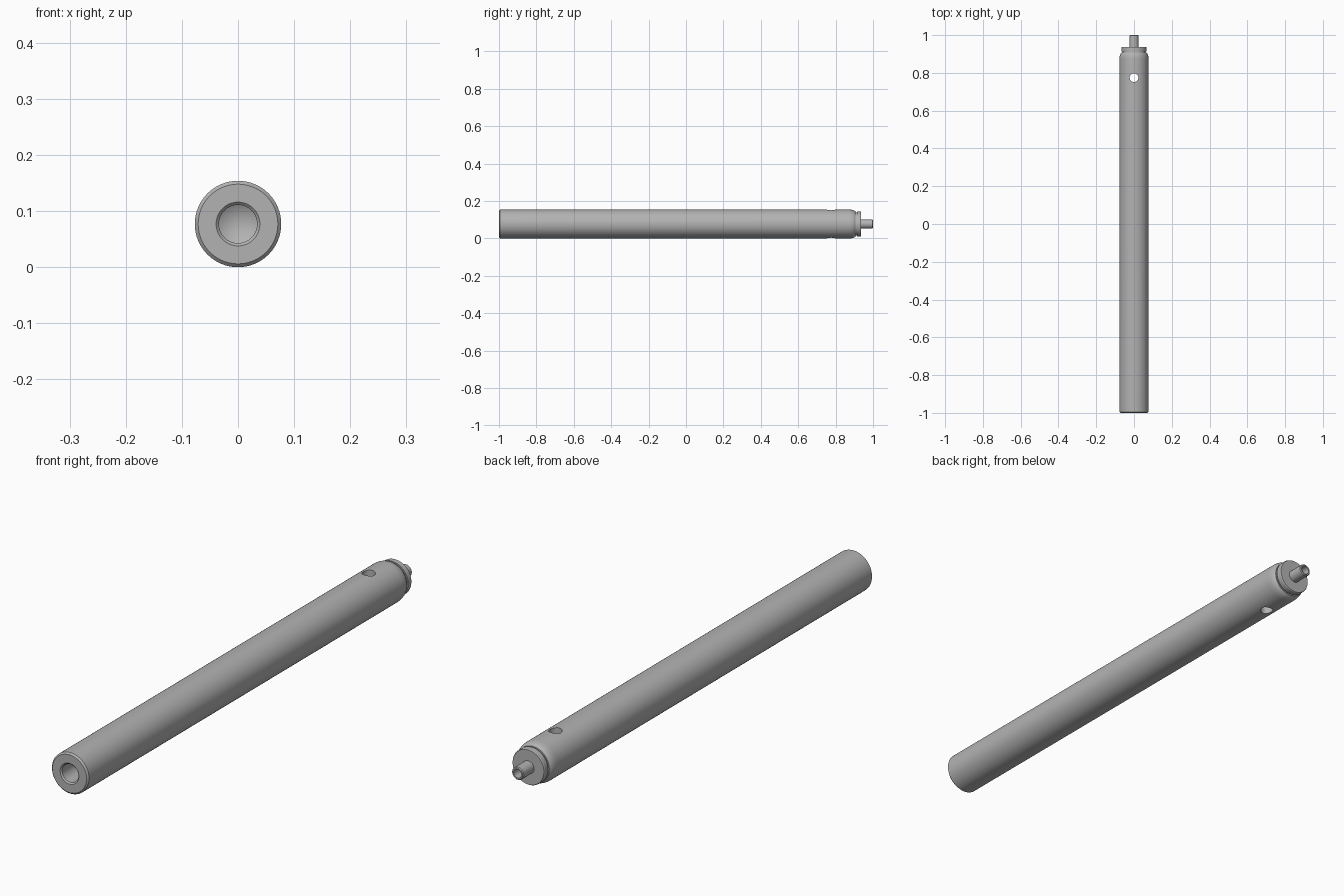
import bpy
import bmesh
import math
from mathutils import Matrix

if "Cube" in bpy.data.objects:
    bpy.data.objects.remove(bpy.data.objects["Cube"], do_unlink=True)

RADIUS = 0.077
SEGMENTS = 64

steel = bpy.data.materials.new("satin_steel_grey")
steel.use_nodes = True
steel.diffuse_color = (0.45, 0.45, 0.45, 1)
steel.node_tree.nodes["Principled BSDF"].inputs["Base Color"].default_value = steel.diffuse_color


def lathe(name, profile):
    """Revolve (radius, y) points around the rod axis; the ends lie on the axis."""
    bm = bmesh.new()
    verts = [bm.verts.new((r, y, RADIUS)) for r, y in profile]
    edges = [bm.edges.new(pair) for pair in zip(verts, verts[1:])]
    bmesh.ops.spin(bm, geom=verts + edges, cent=(0, 0, RADIUS), axis=(0, 1, 0),
                   angle=math.tau, steps=SEGMENTS)
    bmesh.ops.remove_doubles(bm, verts=bm.verts, dist=0.00001)
    bmesh.ops.recalc_face_normals(bm, faces=bm.faces)
    mesh = bpy.data.meshes.new(name)
    bm.to_mesh(mesh)
    bm.free()
    mesh.materials.append(steel)
    obj = bpy.data.objects.new(name, mesh)
    bpy.context.collection.objects.link(obj)
    return obj


# Rounded shoulder at the back of the rod
shoulder = [(0.066 + 0.011 * math.cos(a), 0.872 + 0.033 * math.sin(a))
            for a in (math.radians(15 * i) for i in range(6))]

# Rod with a chamfered front, a drilled blind bore, a groove, a collar and a hollow pin
profile = [(0, -0.78), (0.034, -0.80), (0.034, -0.995), (0.039, -1),
           (0.071, -1), (RADIUS, -0.994)] + shoulder + [
           (0.067, 0.907), (0.062, 0.907), (0.062, 0.914), (0.067, 0.914),
           (0.067, 0.933), (0.065, 0.936), (0.024, 0.936), (0.024, 0.997),
           (0.021, 1), (0.016, 1), (0.016, 0.95), (0, 0.942)]
rod = lathe("rod", profile)

# Cross hole drilled straight through near the back
bm = bmesh.new()
bmesh.ops.create_cone(bm, cap_ends=True, segments=32, radius1=0.023, radius2=0.023,
                      depth=0.4, matrix=Matrix.Translation((0, 0.775, RADIUS)))
mesh = bpy.data.meshes.new("cross_hole_cutter")
bm.to_mesh(mesh)
bm.free()
mesh.materials.append(steel)
cutter = bpy.data.objects.new("cross_hole_cutter", mesh)
bpy.context.collection.objects.link(cutter)

drill = rod.modifiers.new("cross_hole", "BOOLEAN")
drill.operation = "DIFFERENCE"
drill.solver = "EXACT"
drill.object = cutter
bpy.context.view_layer.objects.active = rod
rod.select_set(True)
bpy.ops.object.modifier_apply(modifier=drill.name)
bpy.data.objects.remove(cutter, do_unlink=True)

# Smooth round surfaces with crisp machined edges
bpy.ops.object.shade_smooth_by_angle(angle=math.radians(30))
